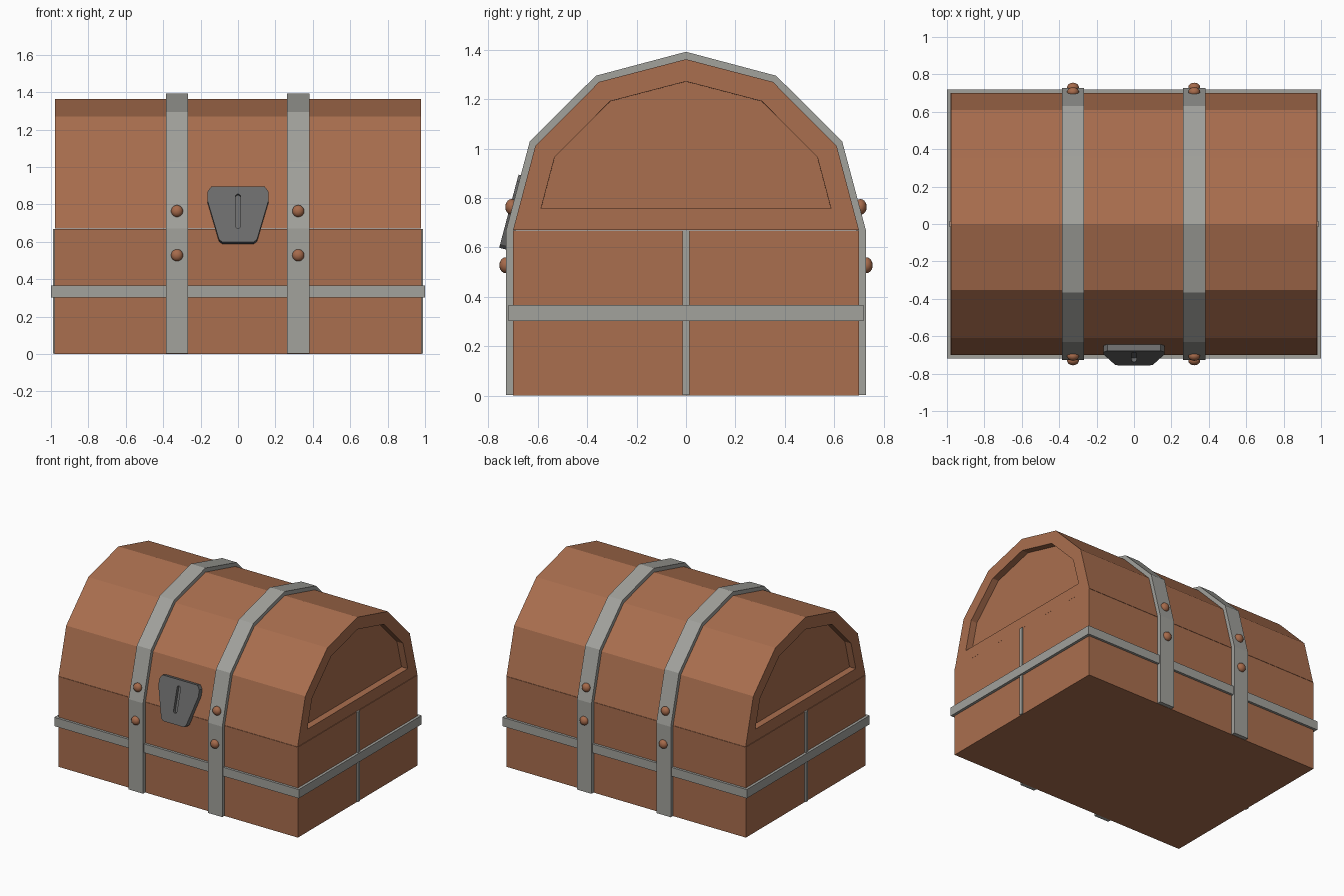
import bpy, bmesh, math
from mathutils import Vector, Matrix

if "Cube" in bpy.data.objects:
    bpy.data.objects.remove(bpy.data.objects["Cube"])


def material(name, rgb):
    m = bpy.data.materials.new(name)
    m.diffuse_color = (*rgb, 1)
    m.use_nodes = True
    m.node_tree.nodes["Principled BSDF"].inputs["Base Color"].default_value = m.diffuse_color
    return m


WOOD = material("brown wood", (0.40, 0.157, 0.077))
IRON = material("grey iron", (0.36, 0.36, 0.335))
DARK = material("dark iron", (0.15, 0.15, 0.15))
RIVET = material("copper rivet", (0.38, 0.145, 0.07))


def finish(bm, name, mat):
    bmesh.ops.recalc_face_normals(bm, faces=bm.faces[:])
    me = bpy.data.meshes.new(name)
    bm.to_mesh(me)
    bm.free()
    me.materials.append(mat)
    ob = bpy.data.objects.new(name, me)
    bpy.context.collection.objects.link(ob)
    return ob


def prism(points, along):
    """Extrude a flat polygon of 3D points along a vector."""
    bm = bmesh.new()
    face = bm.faces.new([bm.verts.new(p) for p in points])
    ext = bmesh.ops.extrude_face_region(bm, geom=[face], use_keep_orig=True)
    bmesh.ops.translate(bm, vec=Vector(along),
                        verts=[v for v in ext["geom"] if isinstance(v, bmesh.types.BMVert)])
    bmesh.ops.recalc_face_normals(bm, faces=bm.faces[:])
    return bm


def box(name, hx, hy, z0, z1, mat, cx=0):
    pts = [(cx - hx, -hy, z0), (cx + hx, -hy, z0), (cx + hx, hy, z0), (cx - hx, hy, z0)]
    return finish(prism(pts, (0, 0, z1 - z0)), name, mat)


def arch(half):
    """Mirror a half profile (right side, ending at y = 0) into a full one."""
    return half + [(-y, z) for y, z in reversed(half[:-1])]


# Chest body
box("chest_body", 0.98, 0.70, 0, 0.668, WOOD)

# Faceted lid with a sunken panel in each end
L = 0.978
lid_profile = arch([(0.70, 0.67), (0.61, 1.01), (0.352, 1.27), (0, 1.362)])
bm = prism([(-L, y, z) for y, z in lid_profile], (2 * L, 0, 0))
ends = [f for f in bm.faces if abs(f.normal.x) > 0.9]
bmesh.ops.inset_individual(bm, faces=ends, thickness=0.087, use_even_offset=True)
bmesh.ops.inset_individual(bm, faces=ends, thickness=0.0005, depth=-0.05, use_even_offset=True)
finish(bm, "lid", WOOD)

# Two straps running over the lid
outer = arch([(0.728, 0.002), (0.728, 0.67), (0.632, 1.03), (0.365, 1.295), (0, 1.392)])
inner = arch([(0.69, 0.002), (0.69, 0.67), (0.60, 1.005), (0.345, 1.262), (0, 1.352)])
for side, cx in (("left", -0.326), ("right", 0.322)):
    pts = [(cx - 0.059, y, z) for y, z in outer + inner[::-1]]
    finish(prism(pts, (0.118, 0, 0)), side + "_strap", IRON)

# Band around the body and thin upright strips on the ends
box("body_band", 1.0, 0.718, 0.302, 0.367, IRON)
for side, cx in (("left", -0.97), ("right", 0.97)):
    box(side + "_end_strip", 0.02, 0.014, 0.002, 0.668, IRON, cx)

# Domed rivets, front and back
for cx in (-0.326, 0.322):
    for s in (-1, 1):
        for y, z in ((0.73, 0.528), (0.706, 0.764)):
            bm = bmesh.new()
            bmesh.ops.create_uvsphere(bm, u_segments=16, v_segments=10, radius=0.032)
            for f in bm.faces:
                f.smooth = True
            bm.transform(Matrix.Translation((cx, s * y, z)) @ Matrix.Diagonal((1, 0.8, 1, 1)))
            finish(bm, "rivet", RIVET)

# Lock plate lying on the sloped front of the lid, with a keyhole slot
half = [(0.085, -0.083), (0.102, -0.068), (0.163, 0.145), (0.163, 0.195), (0.143, 0.223)]
outline = half + [(-x, v) for x, v in reversed(half)]
lock = finish(prism([(x, 0.005, v) for x, v in outline], (0, -0.041, 0)), "lock_plate", DARK)
slot = [(0.014 * math.cos(a), c + 0.014 * math.sin(a))
        for c, start in ((0.168, 0), (0.006, math.pi))
        for a in [start + math.pi * i / 6 for i in range(7)]]
cutter = finish(prism([(x, -0.014, v) for x, v in slot], (0, -0.06, 0)), "keyhole_cutter", DARK)
cut = lock.modifiers.new("keyhole", "BOOLEAN")
cut.object = cutter
cut.solver = "EXACT"
bpy.context.view_layer.objects.active = lock
bpy.ops.object.modifier_apply(modifier=cut.name)
bpy.data.objects.remove(cutter)
lock.data.transform(Matrix.Translation((0, -0.70, 0.67)) @ Matrix.Rotation(-math.atan2(0.09, 0.34), 4, "X"))
